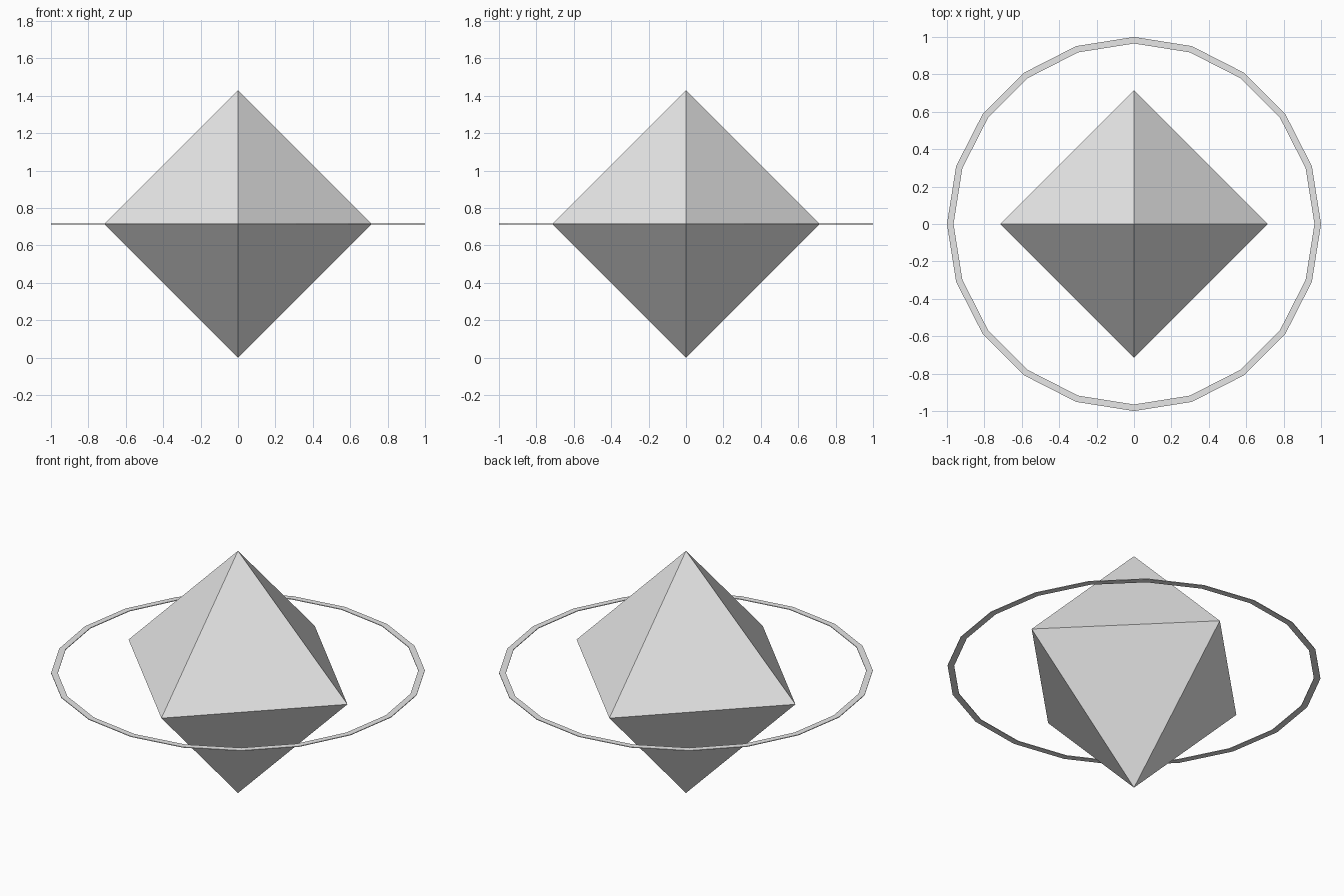
import bpy
import bmesh
from math import cos, sin, tau

cube = bpy.data.objects.get("Cube")
if cube:
    bpy.data.objects.remove(cube, do_unlink=True)

HALF = 0.715          # half height of the crystal, and height of the ring
SIDES = 20
THICKNESS = 0.004

# Single grey for the whole model
grey = bpy.data.materials.new("light grey")
grey.use_nodes = True
colour = (0.8, 0.8, 0.8, 1)
grey.diffuse_color = colour
grey.node_tree.nodes["Principled BSDF"].inputs["Base Color"].default_value = colour


def add_part(name, bm):
    bmesh.ops.recalc_face_normals(bm, faces=bm.faces)
    mesh = bpy.data.meshes.new(name)
    bm.to_mesh(mesh)
    bm.free()
    mesh.materials.append(grey)
    part = bpy.data.objects.new(name, mesh)
    part.location.z = HALF
    bpy.context.collection.objects.link(part)
    return part


def circle(bm, radius, sides, z=0):
    return [bm.verts.new((radius * cos(tau * i / sides), radius * sin(tau * i / sides), z))
            for i in range(sides)]


# Crystal: a square belt joined to a tip above and below
bm = bmesh.new()
belt = circle(bm, HALF, 4)
for z in (HALF, -HALF):
    tip = bm.verts.new((0, 0, z))
    for i in range(4):
        bm.faces.new((belt[i], belt[(i + 1) % 4], tip))
add_part("crystal", bm)

# Ring: a thin flat band, square in section, around the belt
bm = bmesh.new()
section = [(1, -1), (1, 1), (0.965, 1), (0.965, -1)]
loops = [circle(bm, r, SIDES, z * THICKNESS / 2) for r, z in section]
for k, loop in enumerate(loops):
    following = loops[(k + 1) % len(loops)]
    for i in range(SIDES):
        j = (i + 1) % SIDES
        bm.faces.new((loop[i], loop[j], following[j], following[i]))
add_part("ring", bm)
